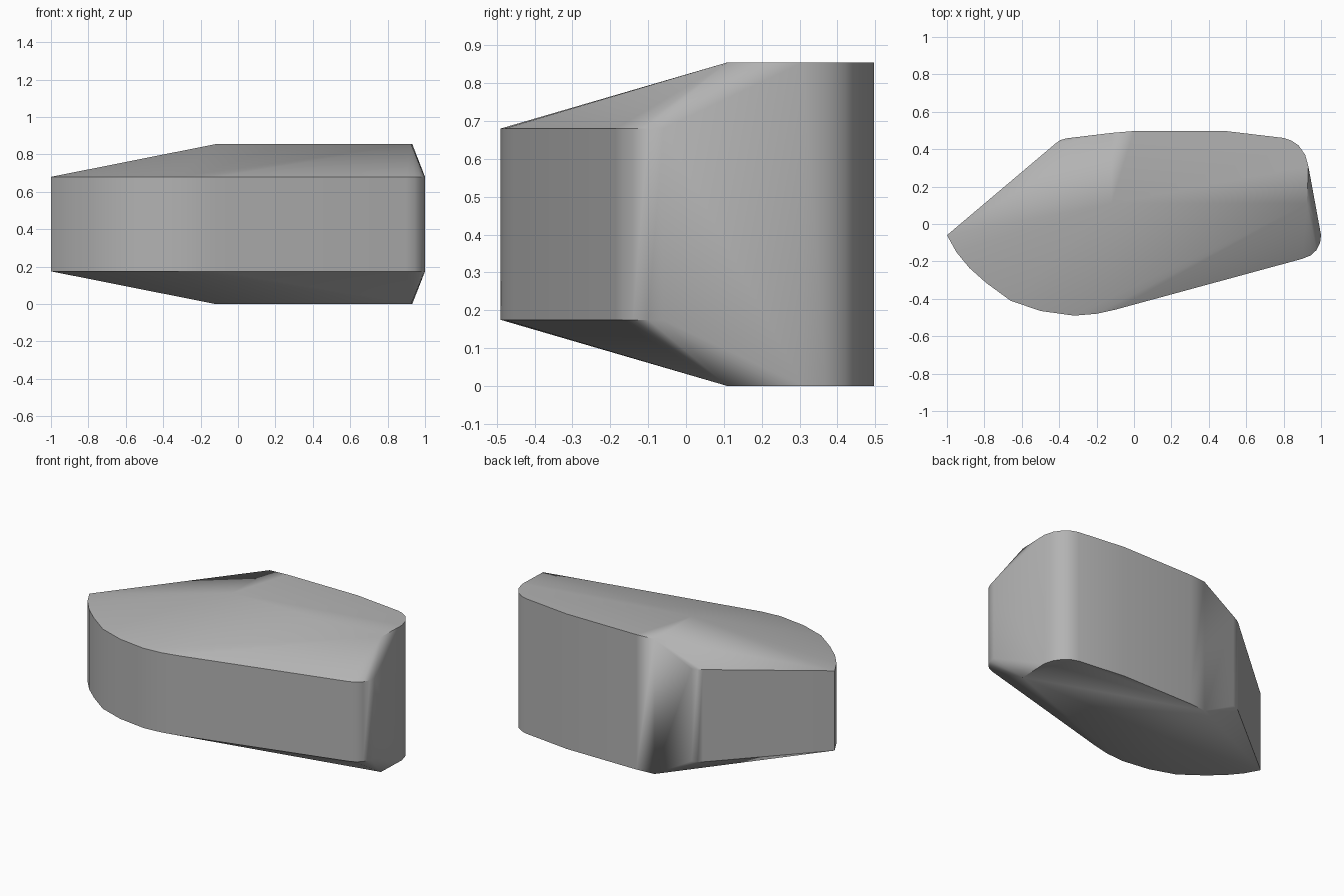
import bpy
import bmesh
import math

HEIGHT = 0.855

cube = bpy.data.objects.get("Cube")
if cube:
    bpy.data.objects.remove(cube, do_unlink=True)

# Matte grey surface
grey = bpy.data.materials.new("neutral_grey")
grey.use_nodes = True
colour = (0.45, 0.45, 0.45, 1)
grey.diffuse_color = colour
grey.node_tree.nodes["Principled BSDF"].inputs["Base Color"].default_value = colour

# Low front rim: pointed end, curved nose, rounded front corner
front_rim = [(-1, -0.06), (-0.95, -0.15), (-0.88, -0.235), (-0.79, -0.315),
             (-0.66, -0.41), (-0.5, -0.465), (-0.32, -0.49), (-0.2, -0.48),
             (-0.1, -0.458), (0.9, -0.186), (0.945, -0.168), (0.975, -0.14),
             (0.995, -0.1), (1, -0.06)]

# Blunt corner of the back, slightly higher than the front rim
back_corner = [(-0.42, 0.43), (-0.395, 0.448), (-0.36, 0.458)]

# Flat plateau with a ridge along its front and a rounded back corner
plateau = [(-0.12, 0.11), (0.925, 0.11), (0.932, 0.31), (0.915, 0.37),
           (0.88, 0.42), (0.84, 0.447), (0.8, 0.46), (0.49, 0.497),
           (0, 0.497), (-0.12, 0.487)]

# Body: the taut skin around the three rims and their mirrored undersides
bm = bmesh.new()
for rim, z in ((front_rim, 0.68), (back_corner, 0.72), (plateau, HEIGHT)):
    for x, y in rim:
        bm.verts.new((x, y, z))
        bm.verts.new((x, y, HEIGHT - z))
hull = bmesh.ops.convex_hull(bm, input=bm.verts[:])
unused = {v for key in ("geom_interior", "geom_unused") for v in hull[key]
          if isinstance(v, bmesh.types.BMVert) and not v.link_faces}
bmesh.ops.delete(bm, geom=list(unused), context='VERTS')
bmesh.ops.dissolve_limit(bm, angle_limit=math.radians(0.5),
                         verts=bm.verts[:], edges=bm.edges[:])
bmesh.ops.recalc_face_normals(bm, faces=bm.faces[:])

mesh = bpy.data.meshes.new("faceted_body")
bm.to_mesh(mesh)
bm.free()
mesh.materials.append(grey)
body = bpy.data.objects.new("faceted_body", mesh)
bpy.context.collection.objects.link(body)

# Smooth the gentle bends, keep the rims crisp
bpy.ops.object.select_all(action='DESELECT')
body.select_set(True)
bpy.context.view_layer.objects.active = body
bpy.ops.object.shade_smooth_by_angle(angle=math.radians(35))
